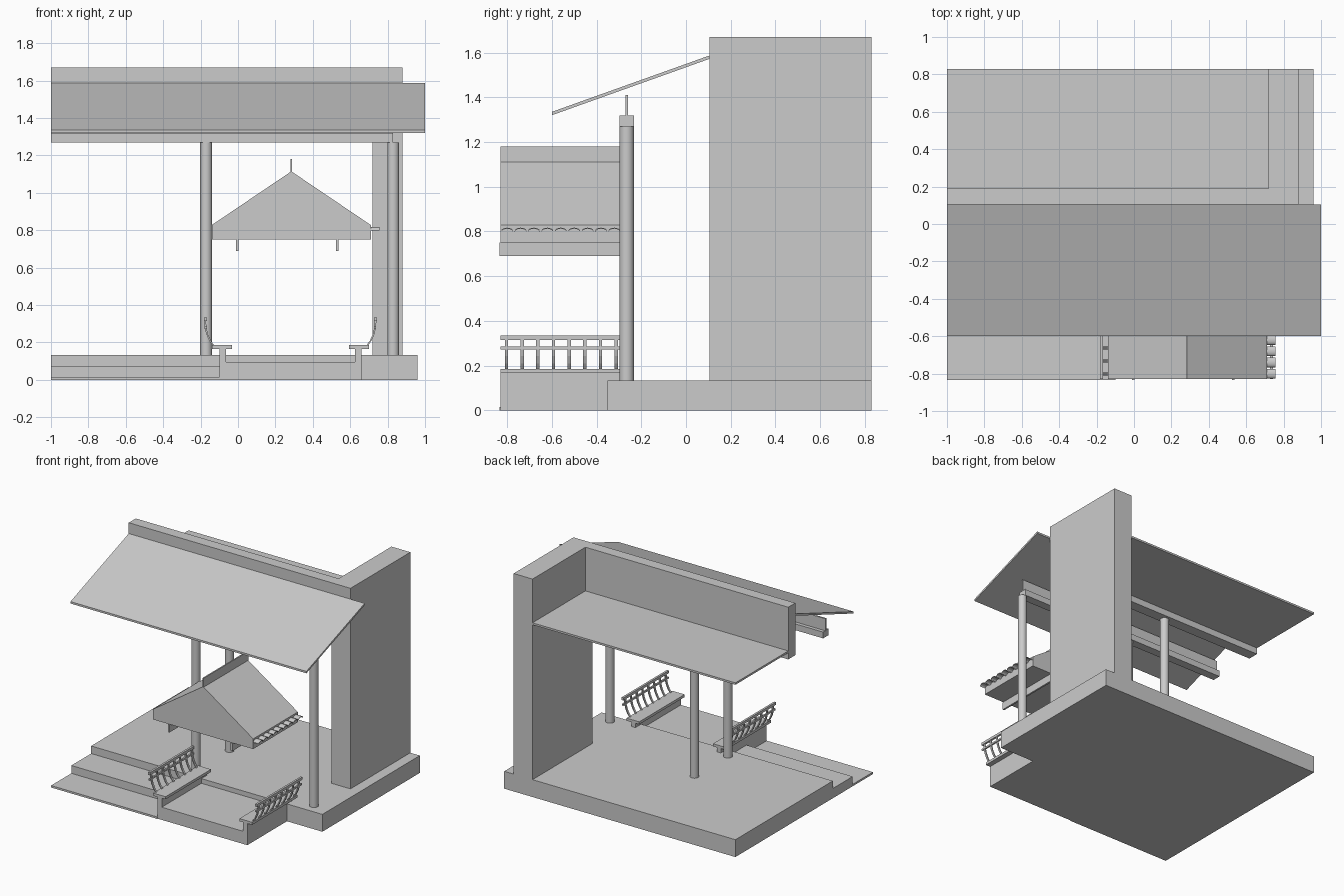
import bpy, bmesh, math
from mathutils import Vector

if "Cube" in bpy.data.objects:
    bpy.data.objects.remove(bpy.data.objects["Cube"], do_unlink=True)


def add_object(name, bm, location=(0, 0, 0)):
    bmesh.ops.recalc_face_normals(bm, faces=bm.faces)
    mesh = bpy.data.meshes.new(name)
    bm.to_mesh(mesh)
    bm.free()
    obj = bpy.data.objects.new(name, mesh)
    obj.location = location
    bpy.context.collection.objects.link(obj)
    return obj


def extrude_outline(bm, points, axis, start, end):
    """Sweep an outline along x (outline in y, z) or y (outline in x, z)."""
    def place(p):
        return (start, p[0], p[1]) if axis == "x" else (p[0], start, p[1])
    face = bm.faces.new([bm.verts.new(place(p)) for p in points])
    result = bmesh.ops.extrude_face_region(bm, geom=[face])
    offset = Vector((end - start, 0, 0)) if axis == "x" else Vector((0, end - start, 0))
    verts = [g for g in result["geom"] if isinstance(g, bmesh.types.BMVert)]
    bmesh.ops.translate(bm, verts=verts, vec=offset)


def prism(name, points, axis, start, end, location=(0, 0, 0)):
    bm = bmesh.new()
    extrude_outline(bm, points, axis, start, end)
    return add_object(name, bm, location)


def box(name, x, y, z, location=(0, 0, 0)):
    corners = [(x[0], z[0]), (x[1], z[0]), (x[1], z[1]), (x[0], z[1])]
    return prism(name, corners, "y", y[0], y[1], location)


def mirror_x(obj):
    obj.modifiers.new("Mirror", "MIRROR").use_axis[0] = True


def smooth(obj):
    bpy.ops.object.select_all(action="DESELECT")
    obj.select_set(True)
    bpy.context.view_layer.objects.active = obj
    bpy.ops.object.shade_smooth_by_angle(angle=math.radians(35))


# Ground: platform, steps and porch
FLOOR = 0.133
box("platform", (-1, 0.96), (-0.35, 0.83), (0, FLOOR))
box("upper_step", (-1, -0.1), (-0.59, -0.35), (0, 0.075))
box("lower_step", (-1, -0.1), (-0.835, -0.59), (0, 0.015))
box("porch_floor", (-0.1, 0.66), (-0.83, -0.35), (0, 0.097))

# Walls and flat rear ceiling
box("side_wall", (0.72, 0.88), (0.105, 0.83), (FLOOR, 1.67))
box("upper_wall", (-1, 0.72), (0.105, 0.19), (1.27, 1.67))
box("rear_ceiling", (-1, 0.72), (0.19, 0.83), (1.32, 1.335))

# Sloping main roof with its beam
prism("main_roof", [(-0.6, 1.32), (0.105, 1.572), (0.105, 1.587), (-0.6, 1.335)], "x", -1, 1)
box("front_beam", (-1, 0.83), (-0.298, -0.232), (1.27, 1.318))
box("beam_blade", (-1, 0.83), (-0.271, -0.259), (1.318, 1.41))

# Round columns
for name, x, y in (("front_column_right", -0.17, -0.265),
                   ("front_column_left", 0.83, -0.265),
                   ("rear_column", -0.17, 0.14)):
    bm = bmesh.new()
    bmesh.ops.create_cone(bm, cap_ends=True, segments=32, radius1=0.032,
                          radius2=0.032, depth=1.27 - FLOOR)
    smooth(add_object(name, bm, (x, y, (1.27 + FLOOR) / 2)))

# Paired benches, modelled on one side and mirrored about the porch centre
PORCH = (0.28, 0, 0)
BACK = -0.28
mirror_x(box("bench_supports", (0.345, 0.38), (-0.83, BACK), (0.09, 0.166), PORCH))
mirror_x(box("bench_outer_walls", (0.345, 0.38), (-0.83, -0.35), (0, 0.09), PORCH))
mirror_x(box("bench_seats", (0.313, 0.42), (-0.83, BACK), (0.166, 0.186), PORCH))
mirror_x(box("top_rails", (0.446, 0.462), (-0.83, BACK), (0.314, 0.334), PORCH))
mirror_x(box("middle_rails", (0.447, 0.459), (-0.83, BACK), (0.272, 0.285), PORCH))

# Curved balusters
curve = [(0.408, 0.186), (0.425, 0.21), (0.44, 0.243), (0.449, 0.28), (0.451, 0.32)]
outline = curve + [(x + 0.009, z) for x, z in reversed(curve)]
bm = bmesh.new()
for i in range(8):
    y = -0.81 + i * 0.07
    extrude_outline(bm, outline, "y", y, y + 0.015)
mirror_x(add_object("balusters", bm, PORCH))

# Gabled canopy with ridge and two beams
prism("canopy_roof", [(-0.14, 0.75), (0.71, 0.75), (0.71, 0.828), (0.285, 1.115), (-0.14, 0.828)],
      "y", -0.83, -0.29)
box("canopy_ridge", (0.28, 0.29), (-0.83, -0.29), (1.11, 1.18))
for name, x in (("canopy_beam_right", -0.003), ("canopy_beam_left", 0.53)):
    box(name, (x - 0.007, x + 0.007), (-0.835, -0.29), (0.69, 0.75))

# Row of small arched eave tiles along one side
bm = bmesh.new()
for i in range(9):
    centre = -0.8 + i * 0.06
    arc = [(centre + 0.026 * math.cos(a), 0.803 + 0.014 * math.sin(a))
           for a in (math.pi * k / 8 for k in range(9))]
    inner = [(y, z - 0.005) for y, z in reversed(arc)]
    extrude_outline(bm, arc + inner, "x", 0.7, 0.757)
smooth(add_object("eave_tiles", bm))
